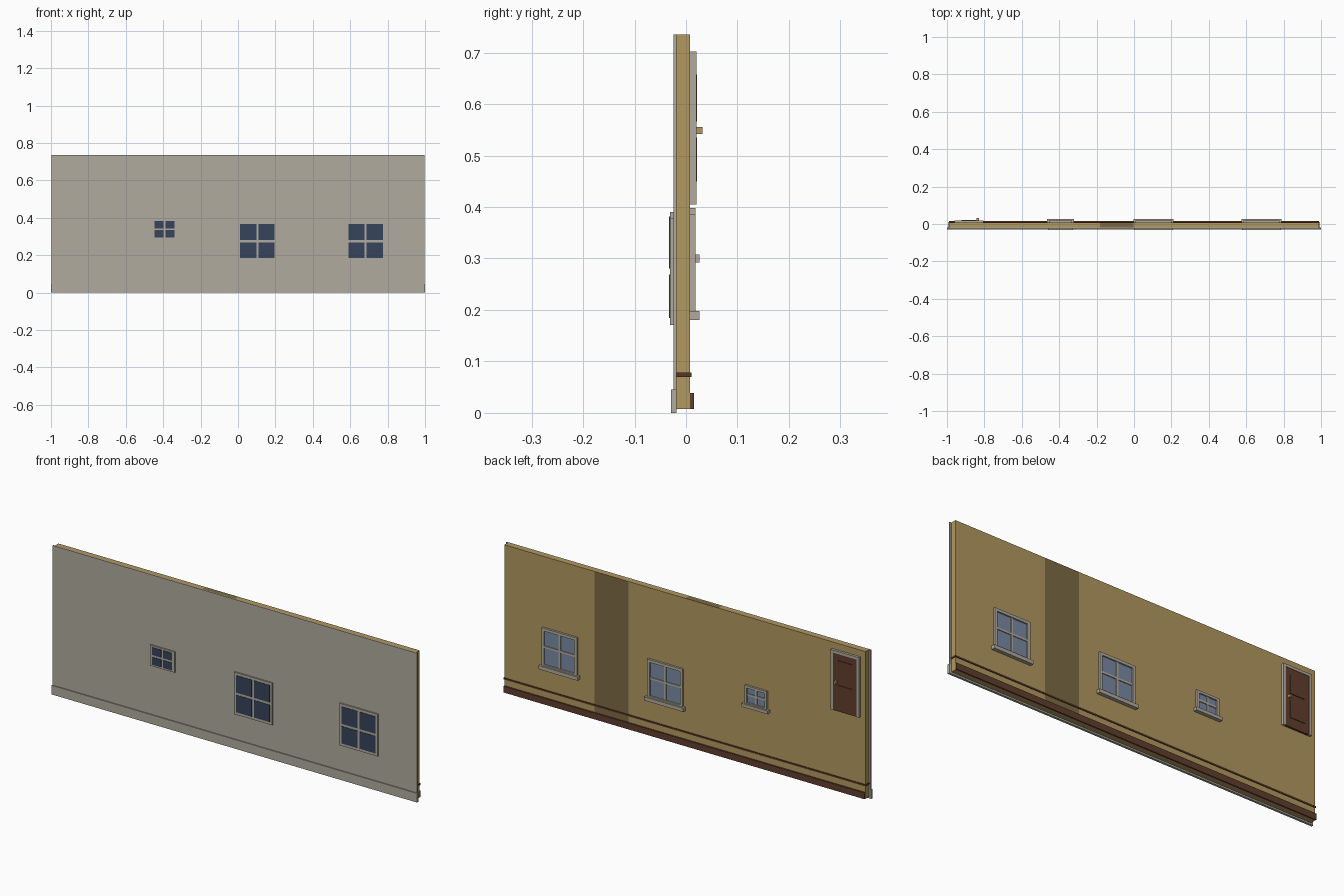
import bpy, bmesh

if "Cube" in bpy.data.objects:
    bpy.data.objects.remove(bpy.data.objects["Cube"])


def lin(c):
    c /= 255
    return c / 12.92 if c <= 0.04045 else ((c + 0.055) / 1.055) ** 2.4


def mat(name, r, g, b):
    m = bpy.data.materials.new(name)
    m.diffuse_color = (lin(r), lin(g), lin(b), 1)
    m.use_nodes = True
    m.node_tree.nodes["Principled BSDF"].inputs["Base Color"].default_value = m.diffuse_color
    return m


GREY = mat("warm grey", 177, 171, 157)
TAN = mat("tan", 178, 152, 96)
DARK_TAN = mat("dark tan", 124, 106, 67)
BROWN = mat("door brown", 97, 62, 46)
RAIL = mat("rail brown", 86, 54, 34)
NAVY = mat("dark glass", 55, 67, 92)
BLUE = mat("light glass", 121, 138, 165)


def boxes(name, material, *spans):
    """One object made of boxes, each given as (x0, x1, y0, y1, z0, z1)."""
    bm = bmesh.new()
    for x0, x1, y0, y1, z0, z1 in spans:
        for v in bmesh.ops.create_cube(bm, size=1)["verts"]:
            v.co = (x1 if v.co.x > 0 else x0, y1 if v.co.y > 0 else y0,
                    z1 if v.co.z > 0 else z0)
    me = bpy.data.meshes.new(name)
    bm.to_mesh(me)
    bm.free()
    me.materials.append(material)
    ob = bpy.data.objects.new(name, me)
    bpy.context.collection.objects.link(ob)
    return ob


# outer wall skin and its plinth
boxes("outer_wall", GREY, (-0.997, 0.997, -0.024, -0.018, 0.04, 0.735))
boxes("outer_plinth", GREY, (-1, 1, -0.029, -0.018, 0, 0.045))

# inner wall, cut so that one strip at the back and one on top are darker
wall = boxes("inner_wall", TAN, (-0.988, 0.988, -0.018, 0.008, 0.008, 0.735))
wall.data.materials.append(DARK_TAN)
bm = bmesh.new()
bm.from_mesh(wall.data)
for x in (-0.183, -0.002, 0.31, 0.495):
    bmesh.ops.bisect_plane(bm, geom=bm.verts[:] + bm.edges[:] + bm.faces[:],
                           plane_co=(x, 0, 0), plane_no=(1, 0, 0))
for f in bm.faces:
    x = f.calc_center_median().x
    back_strip = f.normal.y > 0.9 and 0.31 < x < 0.495
    top_strip = f.normal.z > 0.9 and -0.183 < x < -0.002
    f.material_index = int(back_strip or top_strip)
bm.to_mesh(wall.data)
bm.free()

# inner skirting and rail
boxes("skirting", BROWN, (-0.988, 0.988, 0.008, 0.016, 0.008, 0.039))
boxes("wall_rail", RAIL, (-0.991, 0.991, -0.018, 0.011, 0.07, 0.078))


def outer_window(name, cx, cz, fw, fh, gw, gh, gap):
    """Grey plate with four dark panes; fw, fh, gw, gh are half sizes."""
    boxes(name + "_outer_frame", GREY,
          (cx - fw, cx + fw, -0.031, -0.024, cz - fh, cz + fh))
    boxes(name + "_outer_panes", NAVY, *[
        (cx + a, cx + b, -0.033, -0.031, cz + c, cz + d)
        for a, b in ((-gw, -gap), (gap, gw))
        for c, d in ((-gh, -gap), (gap, gh))])


def inner_window(name, cx, hw, z0, z1, rim, bar, sill):
    """Frame with glass, cross bars and a projecting sill."""
    y0, y1, cz = 0.008, 0.018, (z0 + z1) / 2
    boxes(name + "_inner_frame", GREY,
          (cx - hw, cx - hw + rim, y0, y1, z0, z1),
          (cx + hw - rim, cx + hw, y0, y1, z0, z1),
          (cx - hw + rim, cx + hw - rim, y0, y1, z1 - rim, z1),
          (cx - hw + rim, cx + hw - rim, y0, y1, z0, z0 + rim * 0.5))
    boxes(name + "_cross_bars", GREY,
          (cx - bar, cx + bar, y0, 0.015, z0, z1 - rim),
          (cx - hw + rim, cx + hw - rim, y0, 0.015, cz - bar, cz + bar))
    boxes(name + "_inner_glass", BLUE,
          (cx - hw + rim, cx + hw - rim, y0, 0.011, z0, z1 - rim))
    boxes(name + "_sill", GREY,
          (cx - hw - 0.01, cx + hw + 0.01, y0, 0.026, z0 - sill, z0))


for name, cx in (("middle_window", 0.104), ("right_window", 0.682)):
    outer_window(name, cx, 0.275, 0.104, 0.104, 0.092, 0.091, 0.006)
    inner_window(name, cx, 0.097, 0.198, 0.385, 0.014, 0.005, 0.018)
outer_window("small_window", -0.393, 0.339, 0.068, 0.051, 0.054, 0.043, 0.005)
inner_window("small_window", -0.393, 0.061, 0.308, 0.398, 0.012, 0.005, 0.016)

# door at the back: frame, slab, two raised panels and a knob
X0, X1, Z0, Z1, RIM = -0.96, -0.805, 0.405, 0.702, 0.013
boxes("door_frame", GREY,
      (X0, X0 + RIM, 0.008, 0.02, Z0, Z1),
      (X1 - RIM, X1, 0.008, 0.02, Z0, Z1),
      (X0 + RIM, X1 - RIM, 0.008, 0.02, Z1 - RIM, Z1))
boxes("door_slab", BROWN, (X0 + RIM, X1 - RIM, 0.008, 0.018, Z0, Z1 - RIM))
boxes("door_panels", BROWN,
      (-0.922, -0.843, 0.018, 0.0215, 0.566, 0.657),
      (-0.922, -0.843, 0.018, 0.0215, 0.45, 0.535))
boxes("door_knob", TAN, (-0.841, -0.829, 0.018, 0.032, 0.542, 0.555))
